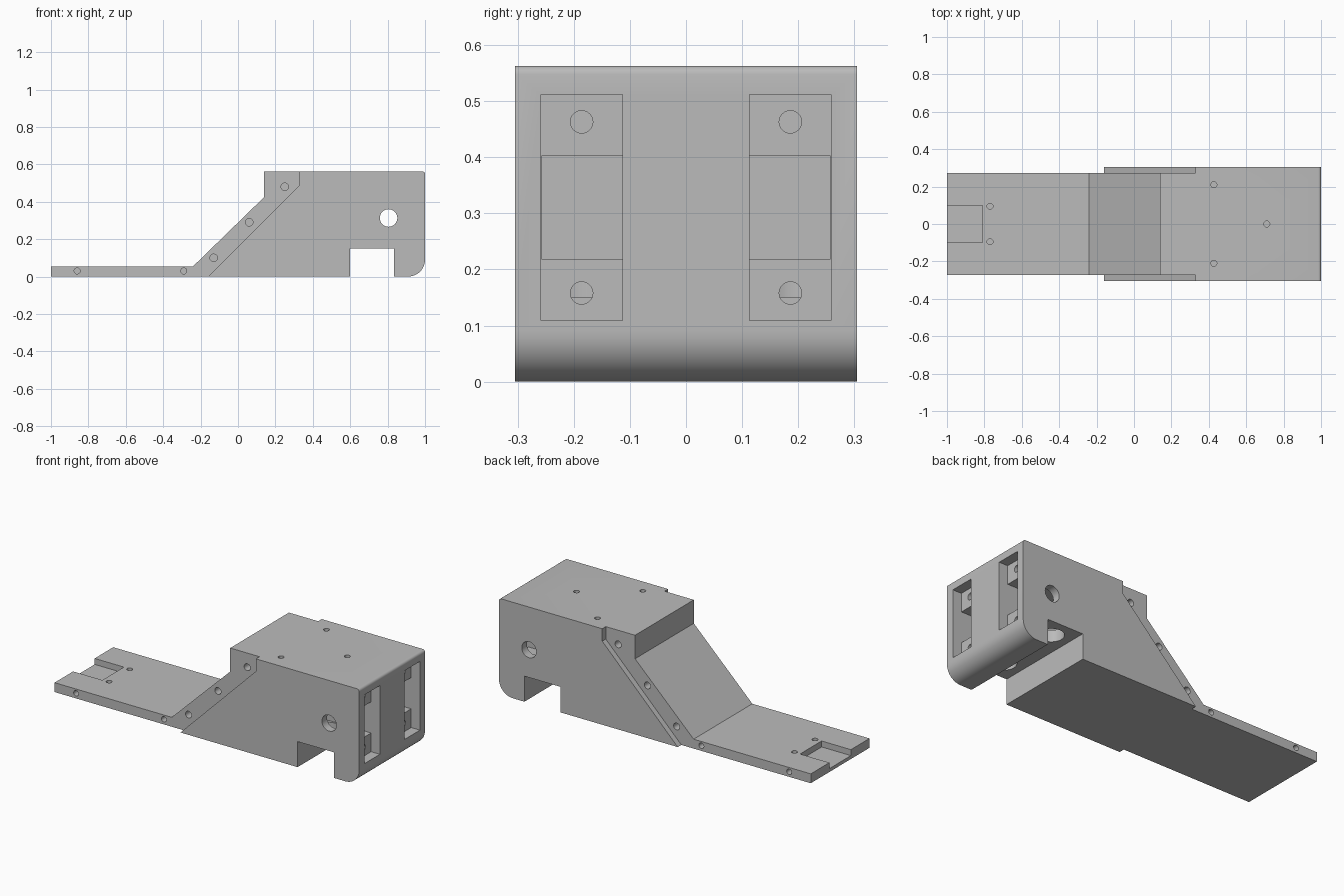
import bpy, math
from mathutils import Matrix, Vector

if "Cube" in bpy.data.objects:
    bpy.data.objects.remove(bpy.data.objects["Cube"])

grey = bpy.data.materials.new("plain grey")
grey.use_nodes = True
colour = (0.5, 0.5, 0.5, 1)
grey.diffuse_color = colour
grey.node_tree.nodes["Principled BSDF"].inputs["Base Color"].default_value = colour


def prism(name, profile, y0, y1):
    """Extrude an x-z outline along y."""
    n = len(profile)
    verts = [(x, y, z) for y in (y0, y1) for x, z in profile]
    faces = [tuple(range(n)), tuple(reversed(range(n, 2 * n)))]
    faces += [(i, i + n, (i + 1) % n + n, (i + 1) % n) for i in range(n)]
    mesh = bpy.data.meshes.new(name)
    mesh.from_pydata(verts, [], faces)
    obj = bpy.data.objects.new(name, mesh)
    bpy.context.collection.objects.link(obj)
    bpy.context.view_layer.objects.active = obj
    bpy.ops.object.select_all(action='DESELECT')
    obj.select_set(True)
    bpy.ops.object.mode_set(mode='EDIT')
    bpy.ops.mesh.select_all(action='SELECT')
    bpy.ops.mesh.normals_make_consistent(inside=False)
    bpy.ops.object.mode_set(mode='OBJECT')
    return obj


def arc(cx, cz, r, start, end, steps):
    angles = [math.radians(start + (end - start) * i / steps) for i in range(steps + 1)]
    return [(cx + r * math.cos(a), cz + r * math.sin(a)) for a in angles]


# Main body: flat tail, ramp, raised block with wheel notch and rounded end
outline = [(-1, 0), (0.6, 0), (0.6, 0.15), (0.835, 0.15), (0.835, 0)]
outline += arc(0.91, 0.09, 0.09, -90, 0, 12)
outline += arc(0.985, 0.548, 0.015, 0, 90, 4)
outline += [(0.14, 0.563), (0.14, 0.425), (-0.24, 0.055), (-1, 0.055)]
body = prism("chassis_body", outline, -0.305, 0.305)
body.data.materials.append(grey)


def cut(cutter):
    cutter.hide_render = True
    bpy.context.view_layer.objects.active = body
    mod = body.modifiers.new("cut", 'BOOLEAN')
    mod.operation = 'DIFFERENCE'
    mod.solver = 'EXACT'
    mod.object = cutter
    bpy.ops.object.modifier_apply(modifier=mod.name)
    bpy.data.objects.remove(cutter)


def cut_box(x0, x1, y0, y1, z0, z1):
    cut(prism("box_cutter", [(x0, z0), (x1, z0), (x1, z1), (x0, z1)], y0, y1))


def cut_hole(start, end, r):
    a, b = Vector(start), Vector(end)
    bpy.ops.mesh.primitive_cylinder_add(vertices=32, radius=r, depth=(b - a).length)
    hole = bpy.context.object
    turn = (b - a).to_track_quat('Z', 'Y').to_matrix().to_4x4()
    hole.data.transform(Matrix.Translation((a + b) / 2) @ turn)
    cut(hole)


# Axle bore through both sides
cut_hole((0.805, -0.4, 0.313), (0.805, 0.4, 0.313), 0.047)

for s in (-1, 1):
    # Side step along the ramp
    step = [(-1.1, -0.1), (-0.26, -0.1), (0.33, 0.49), (0.33, 0.7), (-1.1, 0.7)]
    cut(prism("step_cutter", step, *sorted((s * 0.272, s * 0.4))))

    # Motor pocket: shallow mounting ledges and a deep middle
    y0, y1 = sorted((s * 0.113, s * 0.258))
    cut_box(0.943, 1.1, y0, y1, 0.109, 0.512)
    cut_box(0.6, 1.05, y0 + 0.0003, y1 - 0.0003, 0.219, 0.402)
    for z in (0.158, 0.463):
        cut_hole((1.02, s * 0.186, z), (0.72, s * 0.186, z), 0.02)

    # Round opening from the wheel notch up to the pocket
    cut_hole((0.715, s * 0.19, 0.1), (0.715, s * 0.19, 0.3), 0.068)

    # Blind screw holes in the sides
    for x, z in ((-0.86, 0.03), (-0.29, 0.03), (-0.13, 0.1), (0.06, 0.29), (0.25, 0.48)):
        r = 0.016 if z < 0.05 else 0.02
        cut_hole((x, s * 0.36, z), (x, s * 0.18, z), r)

    # Small holes in the roof and the tail
    cut_hole((0.427, s * 0.21, 0.6), (0.427, s * 0.21, 0.45), 0.016)
    cut_hole((-0.77, s * 0.095, 0.1), (-0.77, s * 0.095, 0.015), 0.016)

# Centre roof hole and open recess at the tail end
cut_hole((0.71, 0, 0.6), (0.71, 0, 0.45), 0.016)
cut_box(-1.1, -0.81, -0.1, 0.1, 0.02, 0.1)

# Smooth the rounded surfaces, keep the edges sharp
bpy.ops.object.select_all(action='DESELECT')
body.select_set(True)
bpy.context.view_layer.objects.active = body
bpy.ops.object.shade_smooth_by_angle(angle=math.radians(30))
